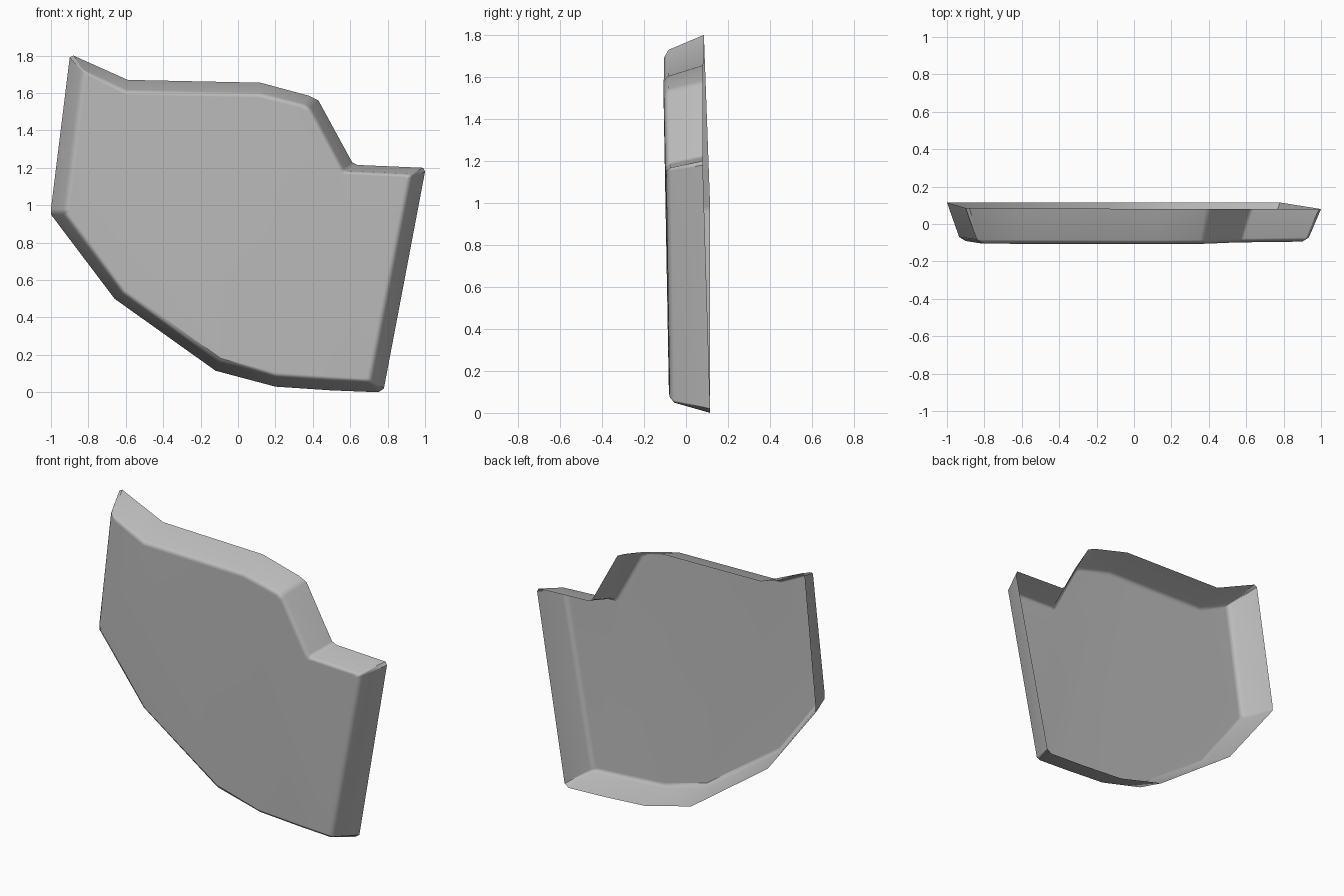
import bpy
import bmesh
import math

default_cube = bpy.data.objects.get("Cube")
if default_cube:
    bpy.data.objects.remove(default_cube, do_unlink=True)

# Plain grey finish
grey = bpy.data.materials.new("plain grey")
grey.use_nodes = True
colour = (0.5, 0.5, 0.5, 1)
grey.diffuse_color = colour
shader = grey.node_tree.nodes["Principled BSDF"]
shader.inputs["Base Color"].default_value = colour
shader.inputs["Roughness"].default_value = 0.6

# Outline, clockwise from the upper corner: rim x, rim z, panel x, panel z
OUTLINE = [
    (-.9, 1.79, -.81, 1.69), (-.88, 1.8, -.8, 1.69),
    (-.59, 1.67, -.6, 1.59), (.12, 1.655, .11, 1.575),
    (.38, 1.585, .34, 1.52), (.43, 1.56, .37, 1.5),
    (.61, 1.23, .54, 1.18), (.64, 1.215, .56, 1.165),
    (.99, 1.2, .88, 1.15), (1, 1.18, .9, 1.14),
    (.78, .02, .69, .08), (.75, 0, .67, .075),
    (.5, .01, .5, .085), (.2, .03, .2, .105),
    (-.12, .115, -.09, .18), (-.66, .5, -.6, .545),
    (-1, .95, -.9, .95), (-1, .98, -.9, .98),
]
SPLIT_TOP, SPLIT_BOTTOM = 3, 13


def panel_depth(x, z):
    """Slightly leaning, gently bowed front."""
    return -0.08 - 0.018 * z + 0.008 * x * x


def rim_depth(x, z):
    """The rim dips forward a little along the upper right."""
    return 0.115 - 0.035 * min(1, max(0, z - 0.5 + x * 0.5))


# Three loops: open rim at the back, start of the rounded edge, front panel
bm = bmesh.new()
rim, edge, panel = [], [], []
for rx, rz, px, pz in OUTLINE:
    front_y = panel_depth(px, pz)
    rim.append(bm.verts.new((rx, rim_depth(rx, rz), rz)))
    ex, ez = px + 0.35 * (rx - px), pz + 0.35 * (rz - pz)
    edge.append(bm.verts.new((ex, front_y + 0.022, ez)))
    panel.append(bm.verts.new((px, front_y, pz)))

# Sloping wall and rounded edge
count = len(OUTLINE)
for outer, inner in ((rim, edge), (edge, panel)):
    for i in range(count):
        j = (i + 1) % count
        bm.faces.new((outer[i], inner[i], inner[j], outer[j]))

# Front panel in two halves meeting at a faint crease
right_half = panel[SPLIT_TOP:SPLIT_BOTTOM + 1]
left_half = panel[SPLIT_BOTTOM:] + panel[:SPLIT_TOP + 1]
for half in (right_half, left_half):
    bm.faces.new(list(reversed(half)))

mesh = bpy.data.meshes.new("armour_panel")
bm.to_mesh(mesh)
bm.free()
mesh.materials.append(grey)
plate = bpy.data.objects.new("armour_panel", mesh)
bpy.context.collection.objects.link(plate)

# Soft edge shading that leaves the large faces flat
bpy.ops.object.select_all(action="DESELECT")
plate.select_set(True)
bpy.context.view_layer.objects.active = plate
bpy.ops.object.shade_smooth_by_angle(angle=math.radians(40))
weighted = plate.modifiers.new("flat faces", "WEIGHTED_NORMAL")
weighted.keep_sharp = True
